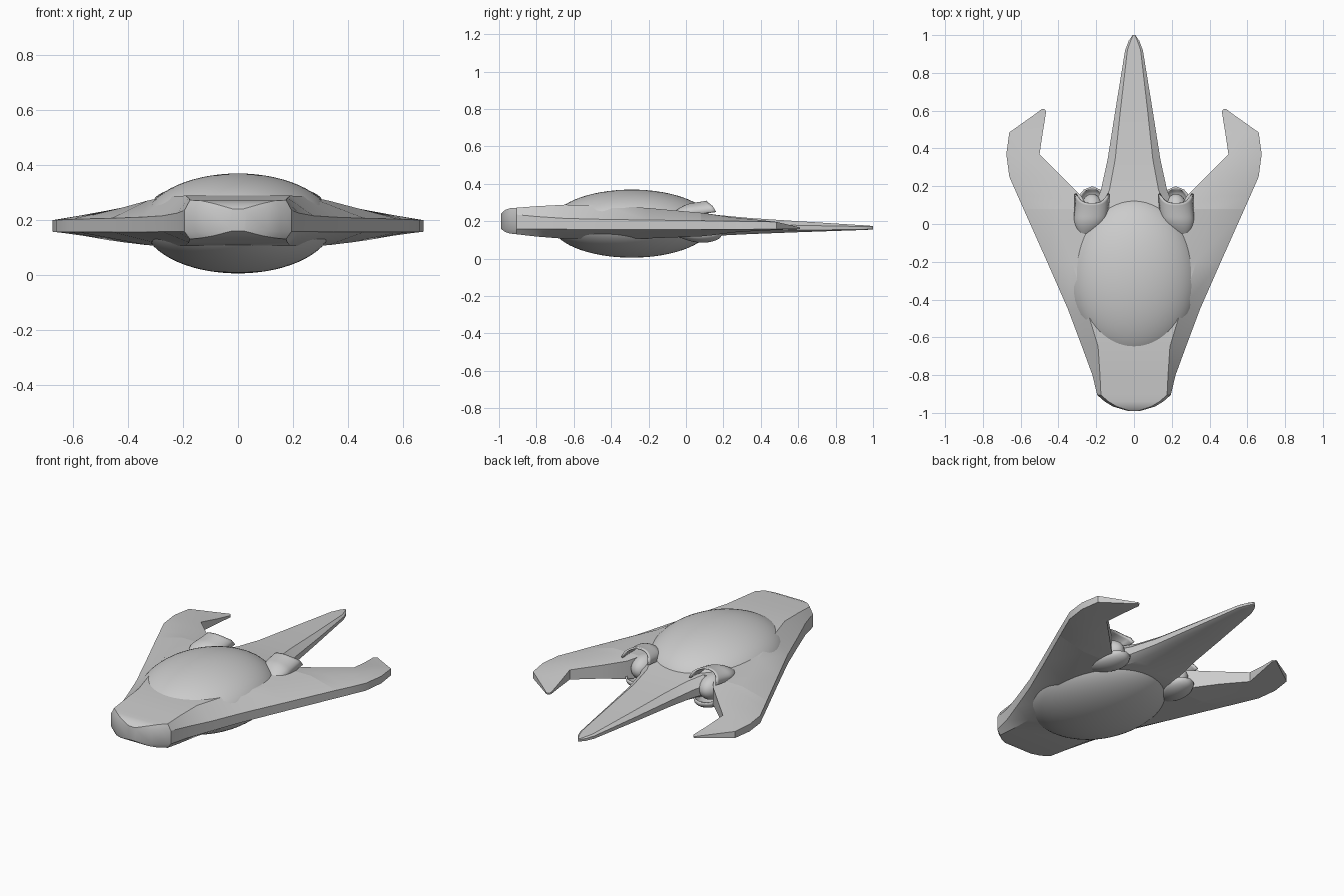
import bpy, bmesh, math


def finish(name, bm, angle=32):
    bmesh.ops.remove_doubles(bm, verts=bm.verts, dist=0.0002)
    bmesh.ops.recalc_face_normals(bm, faces=bm.faces)
    me = bpy.data.meshes.new(name)
    bm.to_mesh(me)
    bm.free()
    ob = bpy.data.objects.new(name, me)
    bpy.context.collection.objects.link(ob)
    bpy.ops.object.select_all(action='DESELECT')
    ob.select_set(True)
    bpy.context.view_layer.objects.active = ob
    bpy.ops.object.shade_smooth_by_angle(angle=math.radians(angle))
    return ob


def loft(name, rings, angle=32):
    """Skin closed rings of equal point count and cap both ends."""
    bm = bmesh.new()
    vs = [[bm.verts.new(p) for p in r] for r in rings]
    n = len(vs[0])
    for a, b in zip(vs, vs[1:]):
        for i in range(n):
            j = (i + 1) % n
            bm.faces.new((a[i], a[j], b[j], b[i]))
    bm.faces.new(vs[0])
    bm.faces.new(vs[-1])
    return finish(name, bm, angle)


def body_ring(y, ridge, edge, top, bot, et, eb):
    half = [(ridge, top), (edge, et), (edge, eb), (ridge, bot)]
    pts = half + [(-x, z) for x, z in reversed(half)]
    return [(x, y, z) for x, z in pts]


def ellipsoid(name, c, r, seg=48, rings=24):
    bm = bmesh.new()
    bmesh.ops.create_uvsphere(bm, u_segments=seg, v_segments=rings, radius=1)
    for v in bm.verts:
        v.co = [c[i] + r[i] * v.co[i] for i in range(3)]
    return finish(name, bm, 60)


# Main hull: y, ridge x, edge x, top, bottom, edge top, edge bottom
hull = [
    (-0.99, 0.02, 0.03, 0.240, 0.160, 0.23, 0.17),
    (-0.967, 0.09, 0.11, 0.260, 0.142, 0.24, 0.16),
    (-0.94, 0.135, 0.155, 0.270, 0.134, 0.24, 0.158),
    (-0.905, 0.175, 0.195, 0.272, 0.130, 0.235, 0.158),
    (-0.80, 0.180, 0.220, 0.280, 0.118, 0.225, 0.157),
    (-0.65, 0.190, 0.275, 0.288, 0.106, 0.215, 0.157),
    (-0.45, 0.250, 0.350, 0.287, 0.104, 0.210, 0.156),
    (-0.20, 0.330, 0.460, 0.270, 0.108, 0.206, 0.156),
    (0.08, 0.420, 0.585, 0.245, 0.119, 0.203, 0.156),
]
loft("hull", [body_ring(*s) for s in hull])

# Tail spike
tail = [
    (0.08, 0.170, 0.215, 0.245, 0.119, 0.205, 0.150),
    (0.18, 0.130, 0.175, 0.232, 0.123, 0.195, 0.150),
    (0.34, 0.100, 0.140, 0.217, 0.131, 0.185, 0.150),
    (0.60, 0.072, 0.099, 0.200, 0.141, 0.178, 0.152),
    (0.92, 0.035, 0.047, 0.180, 0.152, 0.172, 0.156),
    (0.97, 0.018, 0.028, 0.177, 0.154, 0.171, 0.157),
    (1.0, 0.004, 0.007, 0.174, 0.157, 0.170, 0.159),
]
loft("tail", [body_ring(*s) for s in tail])

# Swept wings: y, inner x, ridge x, outer x, inner top, ridge top, ridge bottom, edge top, edge bottom
wing = [
    (0.08, 0.240, 0.420, 0.585, 0.245, 0.245, 0.119, 0.203, 0.156),
    (0.15, 0.280, 0.470, 0.616, 0.232, 0.235, 0.126, 0.201, 0.156),
    (0.25, 0.380, 0.550, 0.660, 0.218, 0.220, 0.140, 0.200, 0.156),
    (0.37, 0.500, 0.600, 0.676, 0.205, 0.209, 0.148, 0.199, 0.157),
]
fin = [
    (0.485, 0.483, 0.580, 0.660, 0.183, 0.190, 0.153, 0.196, 0.157),
    (0.595, 0.465, 0.480, 0.505, 0.167, 0.168, 0.157, 0.170, 0.157),
    (0.61, 0.475, 0.480, 0.487, 0.166, 0.167, 0.158, 0.167, 0.158),
]


def wing_ring(s, y, xi, xr, xo, zi, zr, zb, et, eb):
    return [(s * x, y, z) for x, z in
            ((xi, zi), (xr, zr), (xo, et), (xo, eb), (xr, zb), (xi, zb))]


# Leaf-shaped engine shells
def shell(name, s, up, y0, length, horn, width, base, height, close):
    bm = bmesh.new()
    nu, nv = 16, 16
    grid = []
    for i in range(nu + 1):
        u = i / nu
        w = width * math.sin(math.pi / 2 * min(1, u / 0.6)) ** 0.85
        if close and u > 0.6:
            w = width * math.sqrt(max(0, 1 - ((u - 0.6) / 0.4) ** 2))
        h = height * w / width
        row = []
        for j in range(nv + 1):
            t = -1 + 2 * j / nv
            x = 0.222 + 0.043 * (1 - u) ** 2 + w * t
            y = y0 + length * u + horn * u ** 3 * abs(t) ** 3
            lift = 0 if close else 0.02 * u * u
            z = base + up * (lift + h * math.sqrt(max(0, 1 - t * t)))
            row.append(bm.verts.new((s * x, y, z)))
        grid.append(row)
    for a, b in zip(grid, grid[1:]):
        for j in range(nv):
            bm.faces.new((a[j], a[j + 1], b[j + 1], b[j]))
    bmesh.ops.remove_doubles(bm, verts=bm.verts, dist=0.0002)
    ob = finish(name, bm, 45)
    mod = ob.modifiers.new("thickness", 'SOLIDIFY')
    mod.thickness = 0.01
    mod.offset = -1


for s, side in ((1, "right"), (-1, "left")):
    loft(side + "_wing", [wing_ring(s, *r) for r in wing + fin], 25)
    shell(side + "_upper_engine_shell", s, 1, -0.08, 0.19, 0.05,
          0.092, 0.232, 0.058, False)
    shell(side + "_lower_engine_shell", s, -1, -0.08, 0.28, 0.0,
          0.080, 0.140, 0.055, True)
    ellipsoid(side + "_engine_core", (s * 0.222, 0.06, 0.185),
              (0.065, 0.10, 0.07), 32, 16)

# Central dome, bulging above and below the hull
ellipsoid("dome", (0, -0.29, 0.187), (0.345, 0.43, 0.182), 64, 32)
